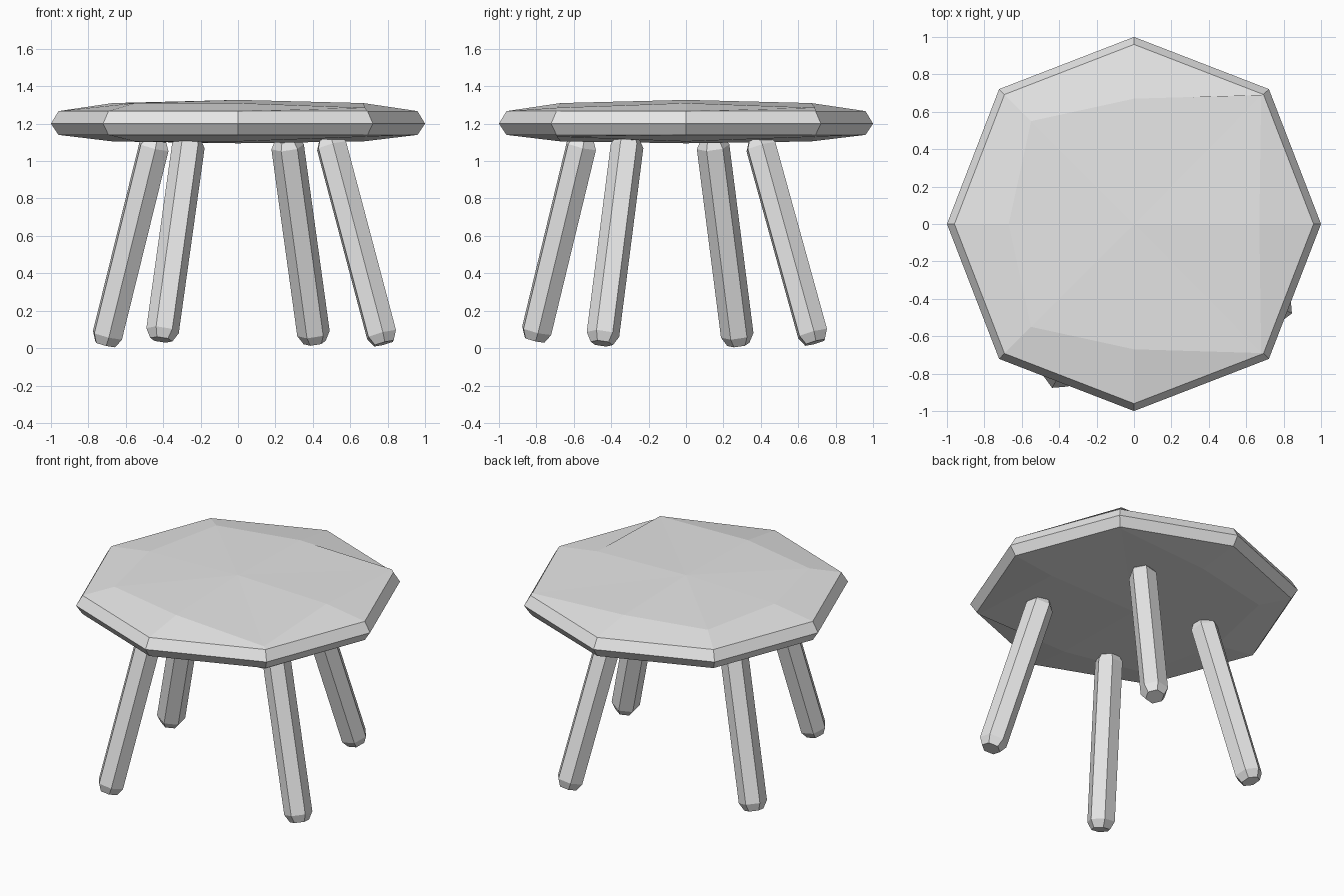
import bpy, bmesh, math
from mathutils import Vector, Matrix

cube = bpy.data.objects.get("Cube")
if cube:
    bpy.data.objects.remove(cube, do_unlink=True)

# Single pale grey finish
grey = bpy.data.materials.new("pale_grey")
grey.use_nodes = True
grey.diffuse_color = (0.8, 0.8, 0.8, 1)
grey.node_tree.nodes["Principled BSDF"].inputs["Base Color"].default_value = grey.diffuse_color


def finish(name, bm):
    bmesh.ops.recalc_face_normals(bm, faces=bm.faces)
    mesh = bpy.data.meshes.new(name)
    bm.to_mesh(mesh)
    bm.free()
    mesh.materials.append(grey)
    obj = bpy.data.objects.new(name, mesh)
    bpy.context.collection.objects.link(obj)
    return obj


def loft(bm, rings):
    """Bridge consecutive rings of equal vertex count."""
    for low, high in zip(rings, rings[1:]):
        n = len(low)
        for i in range(n):
            j = (i + 1) % n
            bm.faces.new((low[i], low[j], high[j], high[i]))


def cap(bm, ring, centre):
    """Close a ring with a fan around a slightly domed centre."""
    tip = bm.verts.new(centre)
    for i, v in enumerate(ring):
        bm.faces.new((v, ring[(i + 1) % len(ring)], tip))


# Tabletop: bevelled octagon with a gently domed, hand-cut top and bottom
def octagon(bm, radius, z, diagonal=1.02):
    verts = []
    for i in range(8):
        a = i * math.pi / 4
        r = radius * (diagonal if i % 2 else 1)
        verts.append(bm.verts.new((r * math.cos(a), r * math.sin(a), z)))
    return verts


def dome_ring(bm, z, step):
    points = [(0.67, 0), (0.68, 0.69), (0, 0.67), (-0.55, 0.55),
              (-0.67, 0), (-0.55, -0.55), (0, -0.67), (0.68, -0.69)]
    return [bm.verts.new((x, y, z - step * (i in (1, 7))))
            for i, (x, y) in enumerate(points)]


bm = bmesh.new()
bottom = dome_ring(bm, 1.105, -0.025)
top = dome_ring(bm, 1.31, 0.025)
loft(bm, [bottom, octagon(bm, 0.96, 1.14), octagon(bm, 1.0, 1.2),
          octagon(bm, 0.96, 1.267), top])
cap(bm, bottom, (0, 0, 1.095))
cap(bm, top, (0, 0, 1.327))
finish("tabletop", bm)


# Legs: six-sided posts with chamfered ends, splayed outward
def leg(name, foot, head, turn):
    foot, head = Vector(foot), Vector(head)
    axis = head - foot
    length = axis.length
    rot = Vector((0, 0, 1)).rotation_difference(axis).to_matrix().to_4x4()
    place = Matrix.Translation(foot) @ rot @ Matrix.Rotation(turn, 4, 'Z')
    bm = bmesh.new()
    rings = []
    for radius, h in ((0.06, 0), (0.088, 0.05), (0.088, length - 0.04), (0.065, length)):
        rings.append([bm.verts.new(place @ Vector((radius * math.cos(i * math.pi / 3),
                                                   radius * math.sin(i * math.pi / 3), h)))
                      for i in range(6)])
    loft(bm, rings)
    bm.faces.new(rings[0])
    bm.faces.new(rings[-1])
    finish(name, bm)


legs = [
    ("front_right_leg", (-0.41, -0.81, 0.045), (-0.26, -0.55, 1.12)),
    ("front_left_leg", (0.78, -0.45, 0.025), (0.49, -0.31, 1.12)),
    ("back_left_leg", (0.41, 0.69, 0.03), (0.26, 0.39, 1.115)),
    ("back_right_leg", (-0.71, 0.28, 0.02), (-0.44, 0.14, 1.115)),
]
for i, (name, foot, head) in enumerate(legs):
    leg(name, foot, head, i * math.pi / 2 + 0.1)
